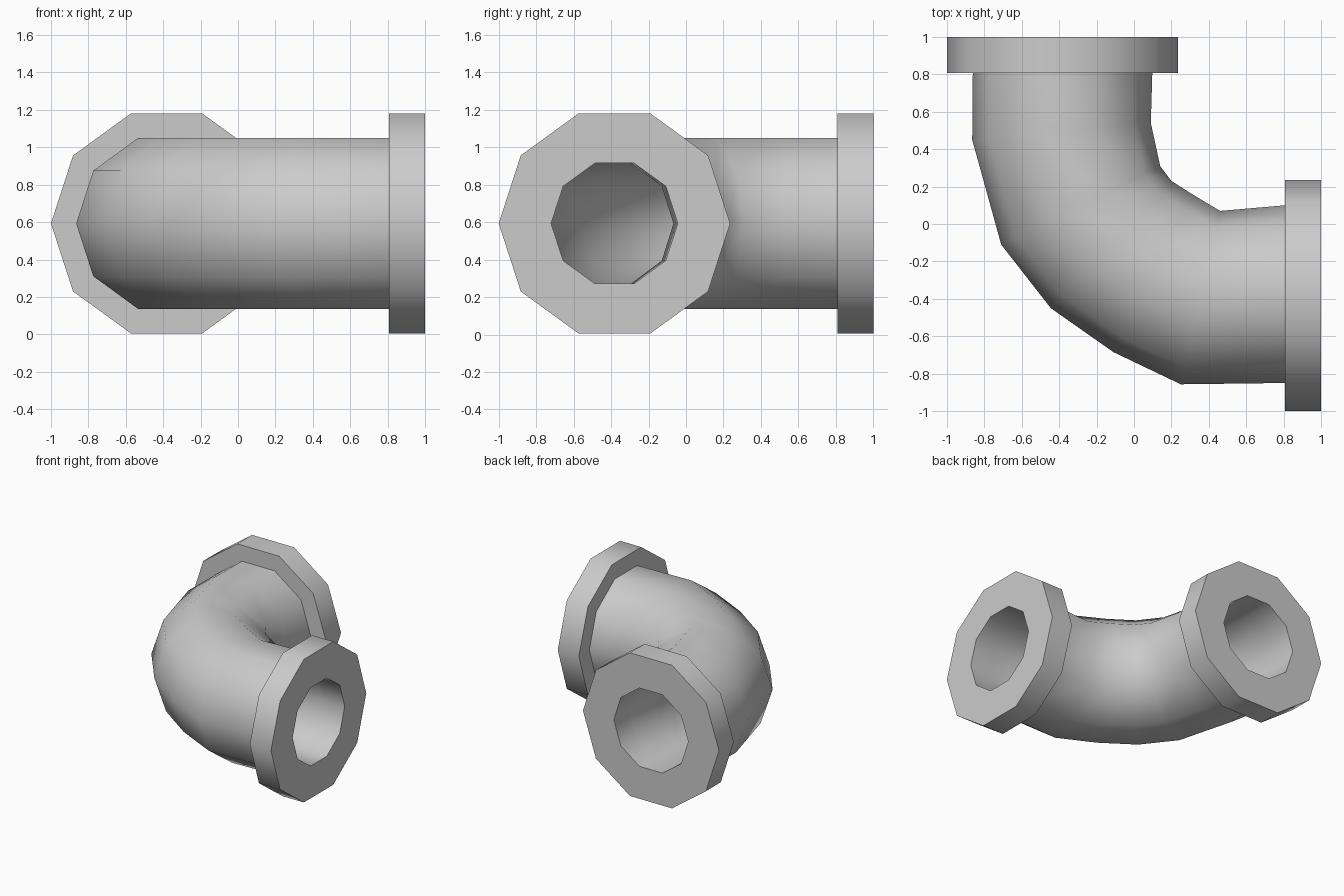
import bpy, bmesh, math
from mathutils import Vector

cube = bpy.data.objects.get("Cube")
if cube:
    bpy.data.objects.remove(cube, do_unlink=True)

SIDES = 10
MID_Z = 0.593
PIPE_R, BORE_R, FLANGE_R = 0.48, 0.338, 0.618
AXIS = -0.382          # offset of both pipe axes
BACK, FACE = 0.808, 1.0  # flange thickness range

grey = bpy.data.materials.new("pipe_grey")
grey.use_nodes = True
grey.diffuse_color = (0.6, 0.6, 0.6, 1)
grey.node_tree.nodes["Principled BSDF"].inputs["Base Color"].default_value = (0.6, 0.6, 0.6, 1)


def ring(outer, inner, height, scale=1.0):
    """Ten-sided upright ring between two plan points."""
    a, b = Vector(outer), Vector(inner)
    centre, across = (a + b) / 2, (a - b) / 2 * scale
    pts = []
    for i in range(SIDES):
        t = 2 * math.pi * i / SIDES
        p = centre + across * math.cos(t)
        pts.append((p.x, p.y, MID_Z + height * math.sin(t)))
    return pts


def closed_shell(name, rings):
    """Bridge rings in order and join the last back to the first."""
    bm = bmesh.new()
    loops = [[bm.verts.new(p) for p in r] for r in rings]
    for k, a in enumerate(loops):
        b = loops[(k + 1) % len(loops)]
        for i in range(SIDES):
            j = (i + 1) % SIDES
            bm.faces.new((a[i], a[j], b[j], b[i]))
    bmesh.ops.recalc_face_normals(bm, faces=bm.faces[:])
    mesh = bpy.data.meshes.new(name)
    bm.to_mesh(mesh)
    bm.free()
    mesh.materials.append(grey)
    obj = bpy.data.objects.new(name, mesh)
    bpy.context.collection.objects.link(obj)
    bpy.ops.object.select_all(action='DESELECT')
    obj.select_set(True)
    bpy.context.view_layer.objects.active = obj
    bpy.ops.object.shade_smooth_by_angle(angle=math.radians(45))
    return obj


# Elbow: outer and inner plan points of each section along the bend
sections = [
    ((AXIS - PIPE_R, BACK), (AXIS + PIPE_R, BACK)),
    ((-0.865, 0.45), (0.09, 0.54)),
    ((-0.71, -0.11), (0.14, 0.31)),
    ((-0.445, -0.45), (0.2, 0.23)),
    ((-0.11, -0.685), (0.31, 0.16)),
    ((0.25, -0.857), (0.46, 0.07)),
    ((BACK, -0.85), (BACK, 0.10)),
]
skin = [ring(o, i, PIPE_R) for o, i in sections]
ends = (0, len(sections) - 1)
bore = []
for k, (o, i) in enumerate(sections):
    if k in ends:   # bore meets the flange holes exactly
        lo, hi = AXIS - BORE_R, AXIS + BORE_R
        o, i = ((lo, BACK), (hi, BACK)) if k == 0 else ((BACK, lo), (BACK, hi))
        bore.append(ring(o, i, BORE_R))
    else:
        bore.append(ring(o, i, BORE_R, BORE_R / PIPE_R))
closed_shell("pipe_elbow", skin + bore[::-1])

# Flanges: thick ten-sided washers at the back and left openings
profile = [(FLANGE_R, BACK), (FLANGE_R, FACE), (BORE_R, FACE), (BORE_R, BACK)]
closed_shell("back_flange", [ring((AXIS - r, d), (AXIS + r, d), r) for r, d in profile])
closed_shell("left_flange", [ring((d, AXIS - r), (d, AXIS + r), r) for r, d in profile])
